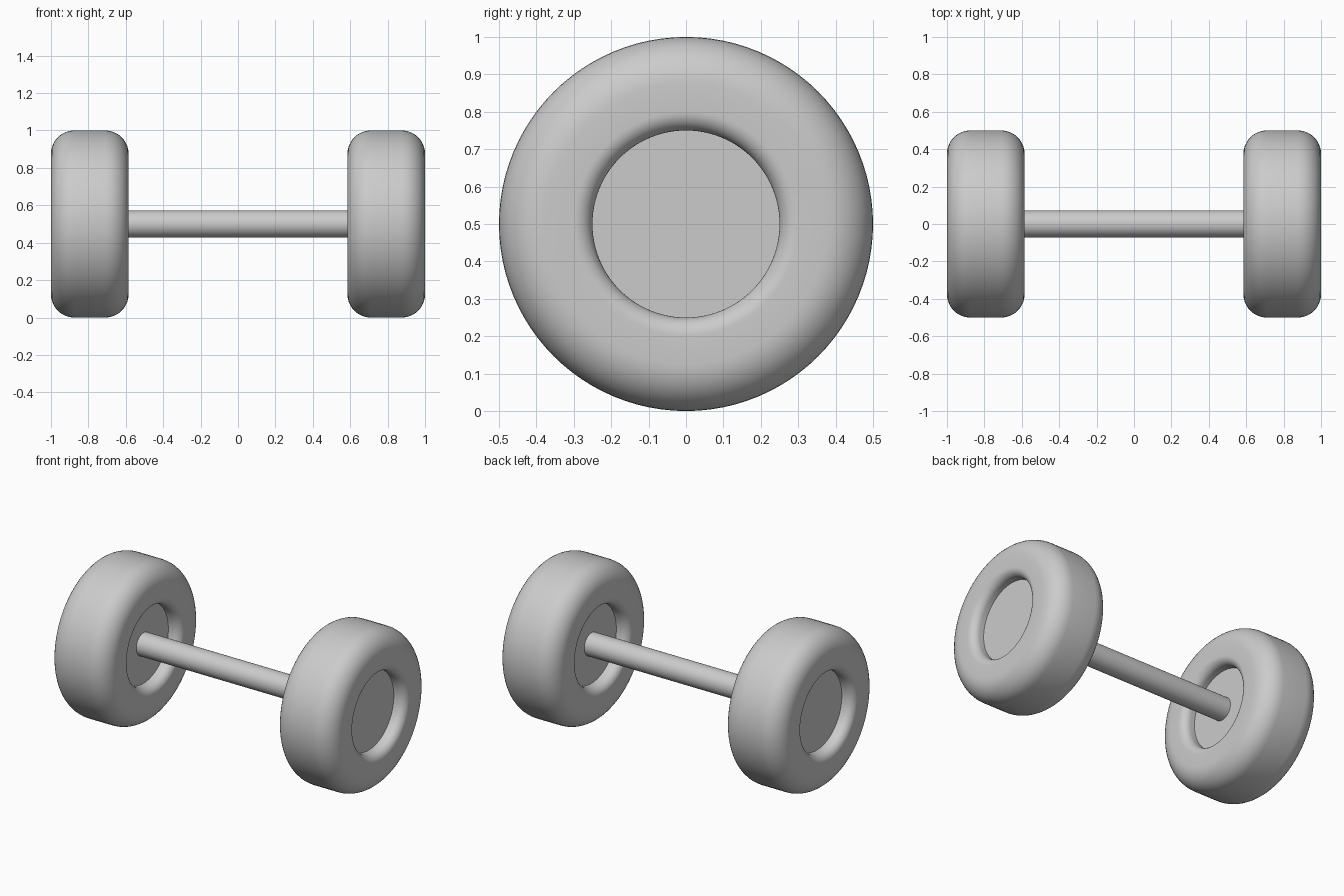
import bpy, bmesh
from math import pi, sin, cos, radians

if "Cube" in bpy.data.objects:
    bpy.data.objects.remove(bpy.data.objects["Cube"])

CX, HALF_W, R_OUT, R_IN = 0.7925, 0.2075, 0.5, 0.25
R_TREAD, R_LIP, HUB_HALF = 0.125, 0.05, 0.128
AXLE_R, CENTRE_Z, SIDES = 0.0725, 0.5, 96


def arc(cx, cr, rad, a0, a1, n=10):
    """Points (x, radius) along a rounded corner."""
    return [(cx + rad * cos(a0 + (a1 - a0) * i / n),
             cr + rad * sin(a0 + (a1 - a0) * i / n)) for i in range(n + 1)]


def revolve(name, profile, x, closed_profile=False):
    """Spin an (x, radius) profile about the x axis."""
    bm = bmesh.new()
    vs = [bm.verts.new((px, 0, r)) for px, r in profile]
    edges = [bm.edges.new(p) for p in zip(vs, vs[1:])]
    if closed_profile:
        edges.append(bm.edges.new((vs[-1], vs[0])))
    bmesh.ops.spin(bm, geom=vs + edges, cent=(0, 0, 0), axis=(1, 0, 0),
                   angle=2 * pi, steps=SIDES)
    bmesh.ops.remove_doubles(bm, verts=bm.verts, dist=1e-5)
    bmesh.ops.recalc_face_normals(bm, faces=bm.faces)
    me = bpy.data.meshes.new(name)
    bm.to_mesh(me)
    bm.free()
    ob = bpy.data.objects.new(name, me)
    bpy.context.collection.objects.link(ob)
    ob.location = (x, 0, CENTRE_Z)
    bpy.ops.object.select_all(action='DESELECT')
    ob.select_set(True)
    bpy.context.view_layer.objects.active = ob
    bpy.ops.object.shade_smooth_by_angle(angle=radians(35))
    return ob


# Wheel cross-section: hub disc, rounded lip, side wall, rounded tread
half = [(HUB_HALF, 0), (HUB_HALF, R_IN)]
half += arc(HALF_W - R_LIP, R_IN + R_LIP, R_LIP, -pi / 2, 0)
# lip curves outward from the bore onto the side wall
half += arc(HALF_W - R_TREAD, R_OUT - R_TREAD, R_TREAD, 0, pi / 2)
wheel_profile = half + [(-x, r) for x, r in reversed(half)]

for side, sx in (("left", -1), ("right", 1)):
    revolve(side + "_wheel", wheel_profile, sx * CX)

# Axle running between the hub discs
end = CX - HUB_HALF + 0.01
revolve("axle", [(-end, 0), (-end, AXLE_R), (end, AXLE_R), (end, 0)], 0)
